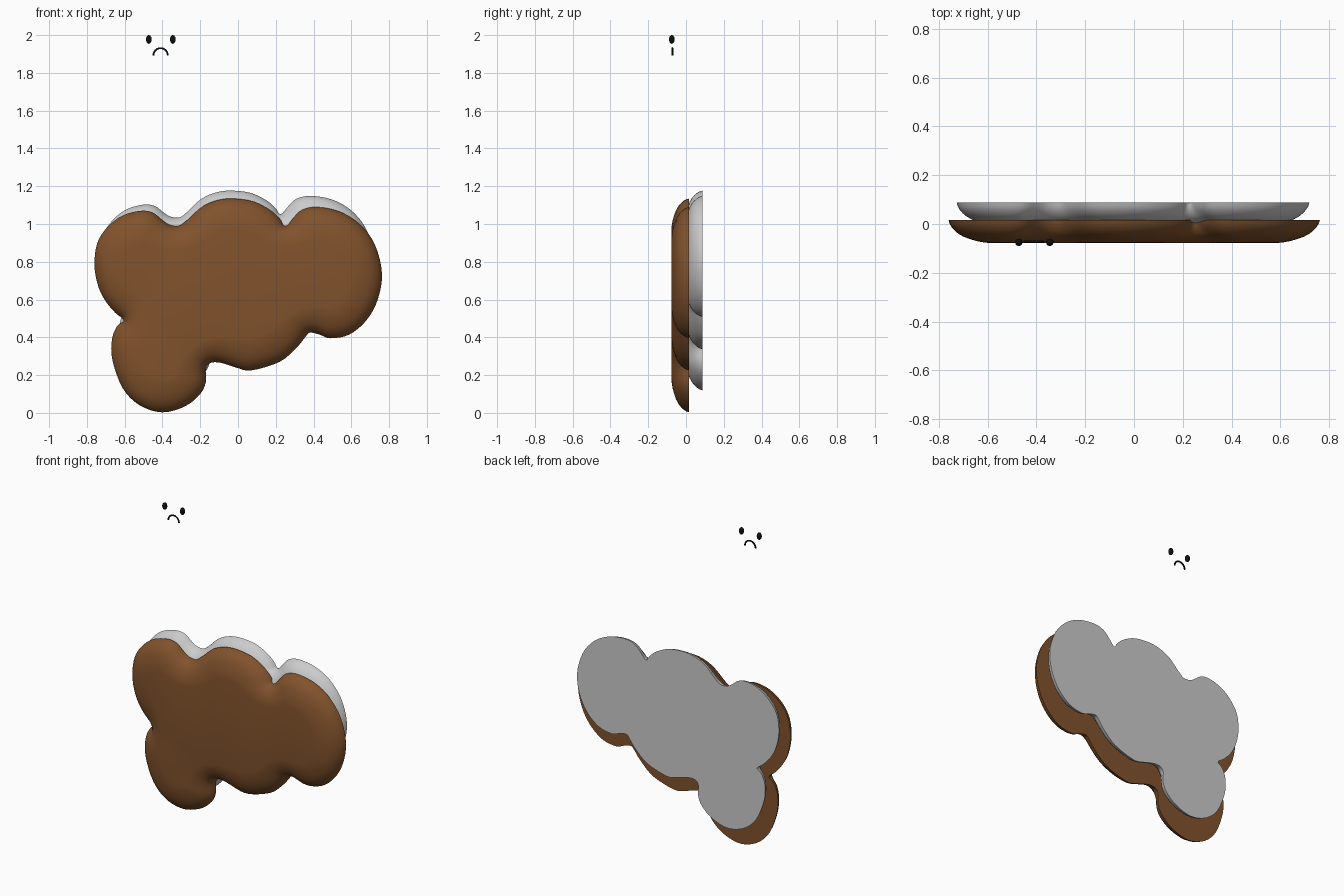
import bpy, bmesh, math
from mathutils import Vector

if "Cube" in bpy.data.objects:
    bpy.data.objects.remove(bpy.data.objects["Cube"])

# Cloud outline seen from the front (x, z), clockwise from the left lobe
OUTLINE = [
    (-.76, .78), (-.745, .90), (-.69, .985), (-.61, 1.045), (-.515, 1.07), (-.45, 1.06),
    (-.40, 1.02), (-.36, .995), (-.31, .992), (-.26, 1.03), (-.20, 1.085), (-.13, 1.12),
    (-.04, 1.135), (.08, 1.12), (.17, 1.075), (.22, 1.03), (.25, .99), (.29, 1.03),
    (.34, 1.075), (.42, 1.09), (.54, 1.065), (.645, 1.0), (.725, .89), (.762, .74),
    (.74, .60), (.68, .49), (.59, .415), (.49, .395), (.43, .415), (.38, .425),
    (.355, .40), (.31, .345), (.22, .27), (.07, .225), (-.01, .24), (-.09, .265),
    (-.145, .265), (-.17, .235), (-.17, .165), (-.20, .10), (-.28, .035), (-.40, .003),
    (-.52, .04), (-.61, .13), (-.665, .28), (-.667, .39), (-.64, .46), (-.605, .49),
    (-.65, .53), (-.70, .59), (-.74, .67)]

# Rounded edge section: (inset from outline, depth forward of the flat back)
SECTION = [(0, 0), (.004, .016), (.011, .030), (.022, .044), (.036, .057), (.055, .069),
           (.08, .079), (.105, .087), (.13, .092), (.155, .095)]


def material(name, color):
    m = bpy.data.materials.new(name)
    m.diffuse_color = (*color, 1)
    m.use_nodes = True
    m.node_tree.nodes["Principled BSDF"].inputs["Base Color"].default_value = m.diffuse_color
    return m


def smooth_loop(points, steps=4):
    """Closed Catmull-Rom curve through the points."""
    p = [Vector(q) for q in points]
    n, out = len(p), []
    for i in range(n):
        a, b, c, d = (p[(i + k) % n] for k in (-1, 0, 1, 2))
        for s in range(steps):
            t = s / steps
            out.append(0.5 * (2 * b + (c - a) * t + (2 * a - 5 * b + 4 * c - d) * t * t
                              + (3 * b - a - 3 * c + d) * t ** 3))
    return out


def inset(loop, dist):
    """Move the loop inwards in small steps, relaxing it to avoid folds."""
    n = len(loop)
    steps = max(1, math.ceil(dist / .006))
    for _ in range(steps):
        moved = []
        for i, p in enumerate(loop):
            t = (loop[(i + 1) % n] - loop[i - 1]).normalized()
            moved.append(p + Vector((t.y, -t.x)) * dist / steps)
        loop = [moved[i] * .5 + (moved[i - 1] + moved[(i + 1) % n]) * .25 for i in range(n)]
    return loop


def cloud_slab(name, points, back_y, mat=None):
    bm = bmesh.new()
    loop, done, rings = smooth_loop(points), 0, []
    for d, depth in SECTION:
        if d > done:
            loop, done = inset(loop, d - done), d
        rings.append([bm.verts.new((p.x, back_y - depth, p.y)) for p in loop])
    n = len(loop)
    for a, b in zip(rings, rings[1:]):
        for i in range(n):
            j = (i + 1) % n
            bm.faces.new((a[i], a[j], b[j], b[i]))
    caps = [bm.faces.new(rings[0]), bm.faces.new(rings[-1])]
    bmesh.ops.recalc_face_normals(bm, faces=bm.faces)
    bmesh.ops.triangulate(bm, faces=caps)
    me = bpy.data.meshes.new(name)
    bm.to_mesh(me)
    bm.free()
    ob = bpy.data.objects.new(name, me)
    bpy.context.collection.objects.link(ob)
    if mat:
        me.materials.append(mat)
    bpy.context.view_layer.objects.active = ob
    ob.select_set(True)
    bpy.ops.object.shade_smooth_by_angle(angle=math.radians(40))
    ob.select_set(False)
    return ob


brown = material("brown", (.22, .085, .025))
black = material("black", (.005, .005, .005))

# Brown front cloud and the slightly smaller, tilted grey cloud behind it
cloud_slab("front_cloud", OUTLINE, .017, brown)
cloud_slab("back_cloud", [(.948 * x - .03 * (z - .6), .925 * z + .03 * x + .128)
                          for x, z in OUTLINE], .088)

# Eyes
for side, x in (("left", -.472), ("right", -.345)):
    bpy.ops.mesh.primitive_uv_sphere_add(segments=24, ring_count=16, radius=1,
                                         location=(x, -.075, 1.977))
    eye = bpy.context.object
    eye.name = side + "_eye"
    eye.scale = (.015, .015, .023)
    eye.data.materials.append(black)
    bpy.ops.object.shade_smooth()

# Frowning mouth: a thin bent tube
curve = bpy.data.curves.new("mouth", 'CURVE')
curve.dimensions = '3D'
curve.bevel_depth = .005
curve.bevel_resolution = 3
curve.use_fill_caps = True
spline = curve.splines.new('POLY')
count = 17
spline.points.add(count - 1)
for i, pt in enumerate(spline.points):
    a = math.pi * i / (count - 1)
    pt.co = (-.41 - .038 * math.cos(a), -.072, 1.893 + .038 * math.sin(a), 1)
mouth = bpy.data.objects.new("mouth", curve)
bpy.context.collection.objects.link(mouth)
curve.materials.append(black)
